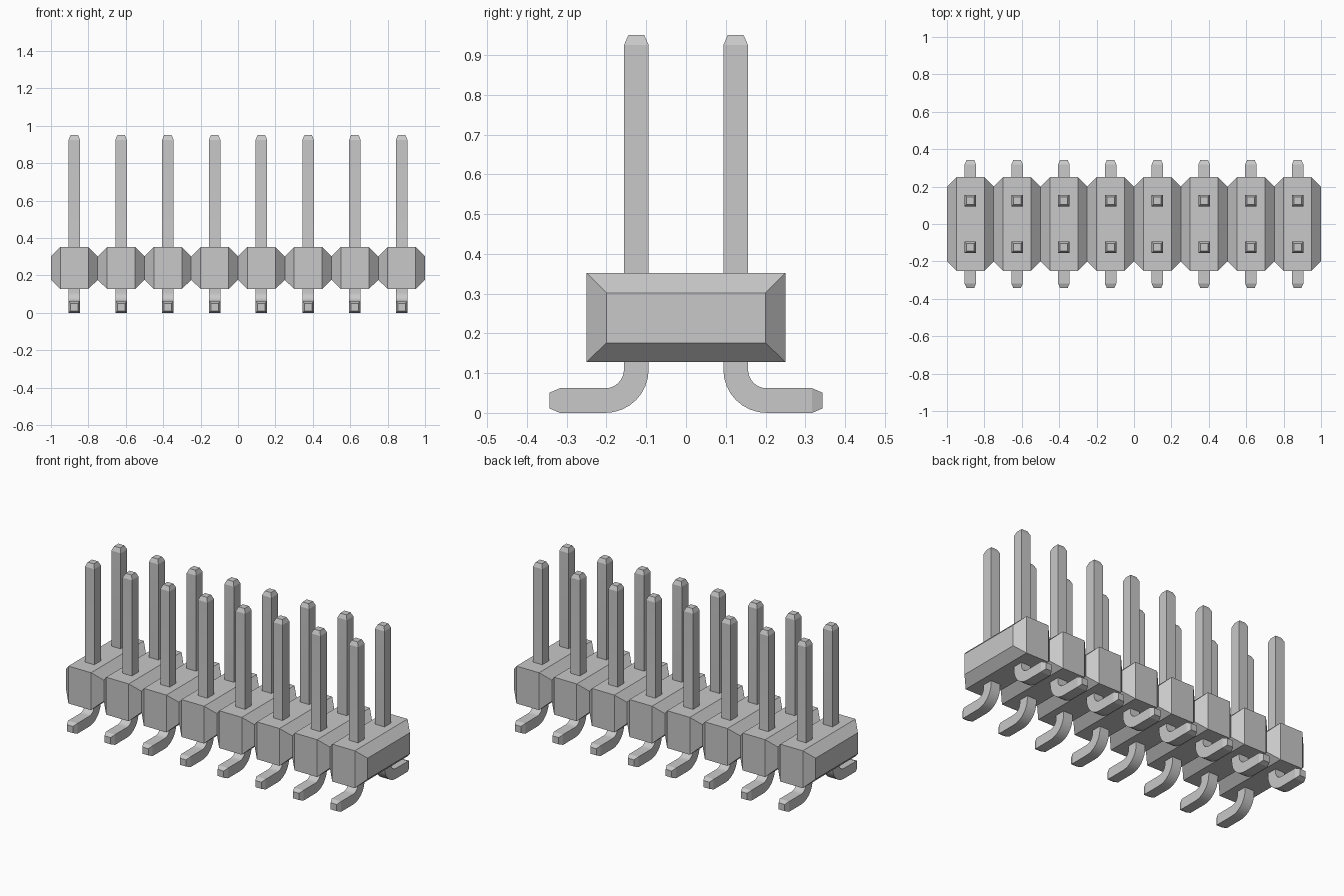
import bpy
import bmesh
import math

if "Cube" in bpy.data.objects:
    bpy.data.objects.remove(bpy.data.objects["Cube"], do_unlink=True)

COUNT, PITCH = 8, 0.25

grey = bpy.data.materials.new("plain grey")
grey.use_nodes = True
GREY = (0.58, 0.58, 0.58, 1.0)
grey.diffuse_color = GREY
grey.node_tree.nodes["Principled BSDF"].inputs["Base Color"].default_value = GREY


def loft(name, rings):
    """Skin a list of four-point rings and cap both ends."""
    bm = bmesh.new()
    loops = [[bm.verts.new(p) for p in ring] for ring in rings]
    for a, b in zip(loops, loops[1:]):
        for i in range(4):
            j = (i + 1) % 4
            bm.faces.new((a[i], a[j], b[j], b[i]))
    bm.faces.new(loops[0])
    bm.faces.new(loops[-1])
    bmesh.ops.recalc_face_normals(bm, faces=bm.faces)
    mesh = bpy.data.meshes.new(name)
    bm.to_mesh(mesh)
    bm.free()
    mesh.materials.append(grey)
    return mesh


def add_object(name, mesh, x=0.0, turn=0.0):
    obj = bpy.data.objects.new(name, mesh)
    bpy.context.collection.objects.link(obj)
    obj.location.x = x
    obj.rotation_euler.z = turn
    return obj


# Housing: a row of chamfered blocks joined at narrow waists
def housing_ring(x, half_y, z0, z1):
    return [(x, -half_y, z0), (x, half_y, z0), (x, half_y, z1), (x, -half_y, z1)]


def waist(x):
    return housing_ring(x, 0.20, 0.176, 0.302)


rings = [waist(-1.0)]
for k in range(COUNT):
    x = -1.0 + PITCH * k
    rings += [housing_ring(x + 0.05, 0.25, 0.128, 0.352),
              housing_ring(x + 0.20, 0.25, 0.128, 0.352),
              waist(x + PITCH)]
add_object("housing", loft("housing", rings))

# Pin path: (y, z, tangent angle, half thickness), from top tip to foot tip
HALF, TIP = 0.031, 0.020
CY, CZ, R = 0.203, 0.109, 0.078
path = [(0.125, 0.95, 0, TIP), (0.125, 0.925, 0, HALF)]
for s in range(9):
    a = math.pi / 2 * s / 8
    path.append((CY - R * math.cos(a), CZ - R * math.sin(a), a, HALF))
path += [(0.317, 0.031, math.pi / 2, HALF), (0.343, 0.031, math.pi / 2, TIP)]

pin_rings = []
for y, z, a, h in path:
    ny, nz = h * math.cos(a), h * math.sin(a)
    pin_rings.append([(-h, y - ny, z - nz), (h, y - ny, z - nz),
                      (h, y + ny, z + nz), (-h, y + ny, z + nz)])
pin_mesh = loft("bent_pin", pin_rings)

# Two rows of pins with feet turned outwards
pins = []
for k in range(COUNT):
    x = -1.0 + PITCH * (k + 0.5)
    pins.append(add_object(f"back_pin_{k + 1}", pin_mesh, x))
    pins.append(add_object(f"front_pin_{k + 1}", pin_mesh, x, math.pi))

# Smooth the bend while keeping the square edges sharp
bpy.ops.object.select_all(action='DESELECT')
pins[0].select_set(True)
bpy.context.view_layer.objects.active = pins[0]
bpy.ops.object.shade_smooth_by_angle(angle=math.radians(15))
